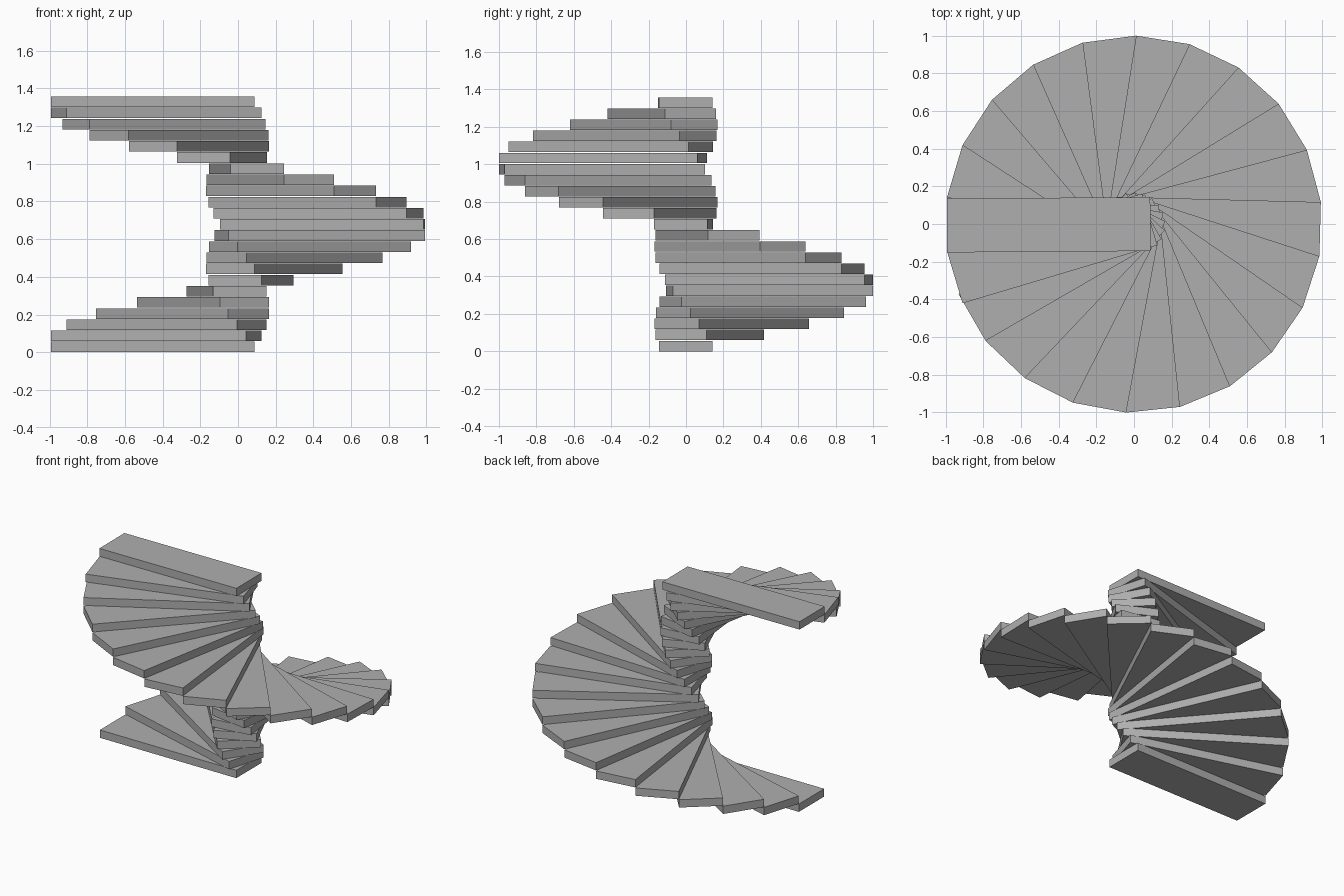
import bpy
import bmesh
from math import radians
from mathutils import Matrix, Vector

if "Cube" in bpy.data.objects:
    bpy.data.objects.remove(bpy.data.objects["Cube"])

STEPS = 23
THICK = 0.056                               # treads are a hair thinner than the rise
RISE = (1.357 - THICK) / (STEPS - 1)
OUTER, INNER, WIDTH = -0.99, 0.089, 0.286   # tread ends and width, about the spiral axis
AXIS = Vector((-0.002, -0.001, 0))

grey = bpy.data.materials.new("dark_grey")
grey.diffuse_color = (0.43, 0.43, 0.43, 1)
grey.use_nodes = True
grey.node_tree.nodes["Principled BSDF"].inputs["Base Color"].default_value = grey.diffuse_color


def add_tread(name, index, turn):
    """One plank-like tread, turned clockwise about the spiral axis."""
    bm = bmesh.new()
    bmesh.ops.create_cube(bm, size=1)
    bmesh.ops.scale(bm, vec=(INNER - OUTER, WIDTH, THICK), verts=bm.verts)
    bmesh.ops.translate(bm, vec=((INNER + OUTER) / 2, 0, index * RISE + THICK / 2), verts=bm.verts)
    bmesh.ops.rotate(bm, cent=(0, 0, 0), matrix=Matrix.Rotation(radians(-turn), 3, 'Z'), verts=bm.verts)
    mesh = bpy.data.meshes.new(name)
    bm.to_mesh(mesh)
    bm.free()
    mesh.materials.append(grey)
    obj = bpy.data.objects.new(name, mesh)
    obj.location = AXIS
    bpy.context.collection.objects.link(obj)


# Regular spiral; the last two treads close the full turn slightly early
turns = [16.5 * i for i in range(STEPS - 2)] + [343.4, 359.6]
for i, turn in enumerate(turns):
    add_tread(f"stair_tread_{i + 1:02d}", i, turn)
